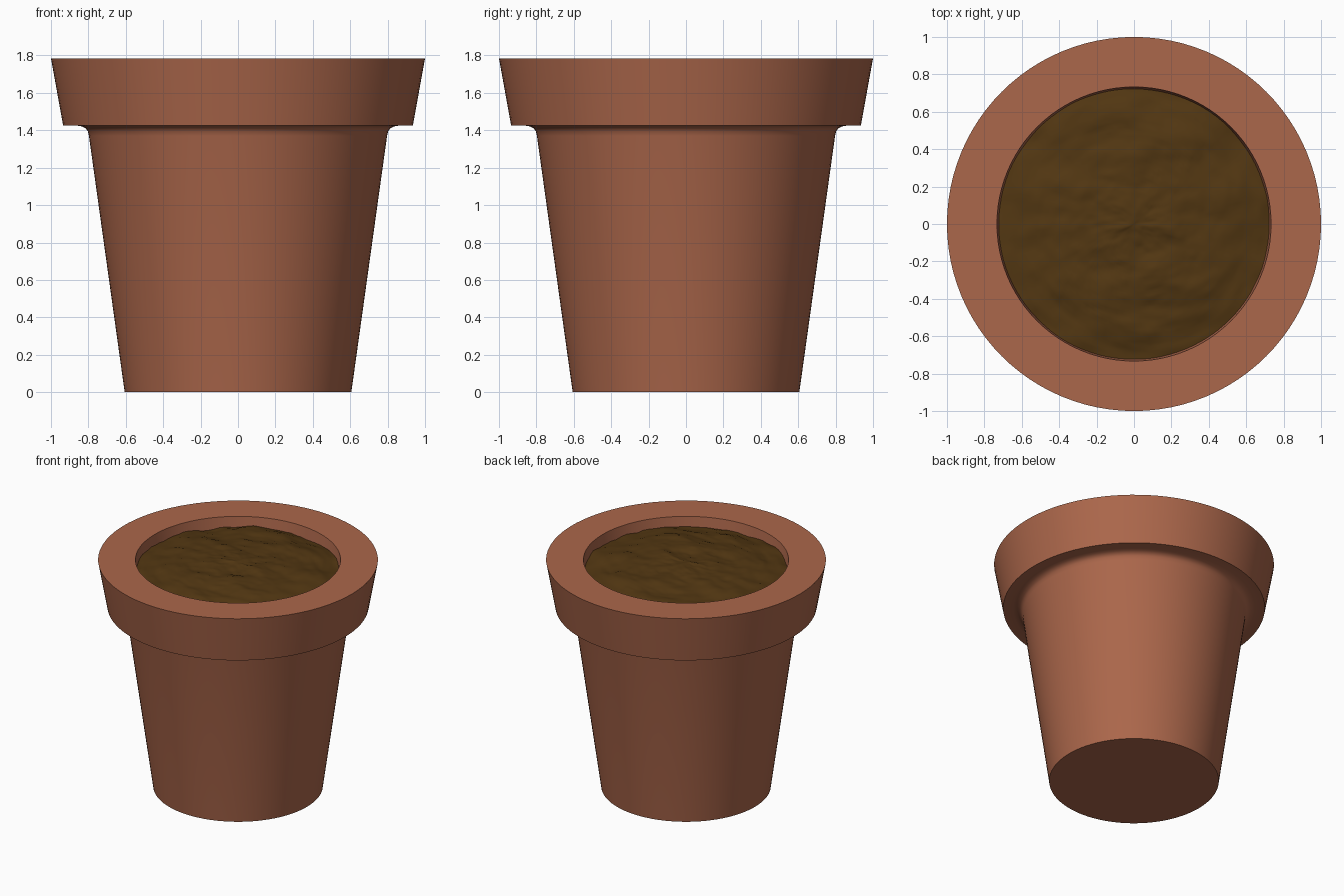
import bpy, bmesh, math
from mathutils import Vector, noise

if "Cube" in bpy.data.objects:
    bpy.data.objects.remove(bpy.data.objects["Cube"])

SEG = 96


def material(name, color):
    m = bpy.data.materials.new(name)
    m.diffuse_color = (*color, 1)
    m.use_nodes = True
    m.node_tree.nodes["Principled BSDF"].inputs["Base Color"].default_value = m.diffuse_color
    return m


def make_object(name, bm, mat, angle):
    bmesh.ops.recalc_face_normals(bm, faces=bm.faces)
    me = bpy.data.meshes.new(name)
    bm.to_mesh(me)
    bm.free()
    ob = bpy.data.objects.new(name, me)
    bpy.context.collection.objects.link(ob)
    me.materials.append(mat)
    bpy.ops.object.select_all(action='DESELECT')
    ob.select_set(True)
    bpy.context.view_layer.objects.active = ob
    bpy.ops.object.shade_smooth_by_angle(angle=math.radians(angle))
    return ob


def revolve(radii, height):
    """Rings at the given radii, first and last closed by a point or cap."""
    bm = bmesh.new()
    rings = []
    for i, r in enumerate(radii):
        ring = []
        for k in range(SEG):
            a = math.tau * k / SEG
            x, y = r * math.cos(a), r * math.sin(a)
            ring.append(bm.verts.new((x, y, height(i, x, y))))
        rings.append(ring)
    for a, b in zip(rings, rings[1:]):
        for k in range(SEG):
            n = (k + 1) % SEG
            bm.faces.new((a[k], a[n], b[n], b[k]))
    bm.faces.new(rings[0])
    bm.faces.new(rings[-1])
    return bm


terracotta = material("terracotta", (0.41, 0.135, 0.07))
earth = material("earth", (0.085, 0.038, 0.006))

# Pot: tapered wall, rounded joint, flared rim, inner wall and floor
profile = [(0.606, 0), (0.797, 1.37), (0.803, 1.395), (0.815, 1.411),
           (0.835, 1.421), (0.865, 1.426), (0.935, 1.426), (1.0, 1.785),
           (0.733, 1.785), (0.53, 0.15)]
make_object("pot", revolve([p[0] for p in profile],
                           lambda i, x, y: profile[i][1]), terracotta, 30)


# Soil: gently domed, lumpy disc tucked into the inner wall
def soil_height(i, x, y):
    t = math.hypot(x, y) / 0.73
    broad = noise.noise(Vector((x * 2.5, y * 4.5, 3.1)))
    lumps = noise.fractal(Vector((x * 5, y * 8, 7.7)), 0.9, 2.0, 4)
    z = 1.768 - 0.06 * t ** 2 + 0.016 * broad + 0.016 * lumps
    return min(z, 1.796)


RINGS = 45
make_object("soil", revolve([0.004 + 0.722 * i / RINGS for i in range(RINGS + 1)][:],
                            soil_height), earth, 60)
# Remove the hidden underside cap of the soil
soil = bpy.data.objects["soil"]
bm = bmesh.new()
bm.from_mesh(soil.data)
cap = max(bm.faces, key=lambda f: f.calc_area())
bmesh.ops.delete(bm, geom=[cap], context='FACES_ONLY')
bmesh.ops.recalc_face_normals(bm, faces=bm.faces)
if sum(f.normal.z for f in bm.faces) < 0:
    bmesh.ops.reverse_faces(bm, faces=bm.faces)
bm.to_mesh(soil.data)
bm.free()
